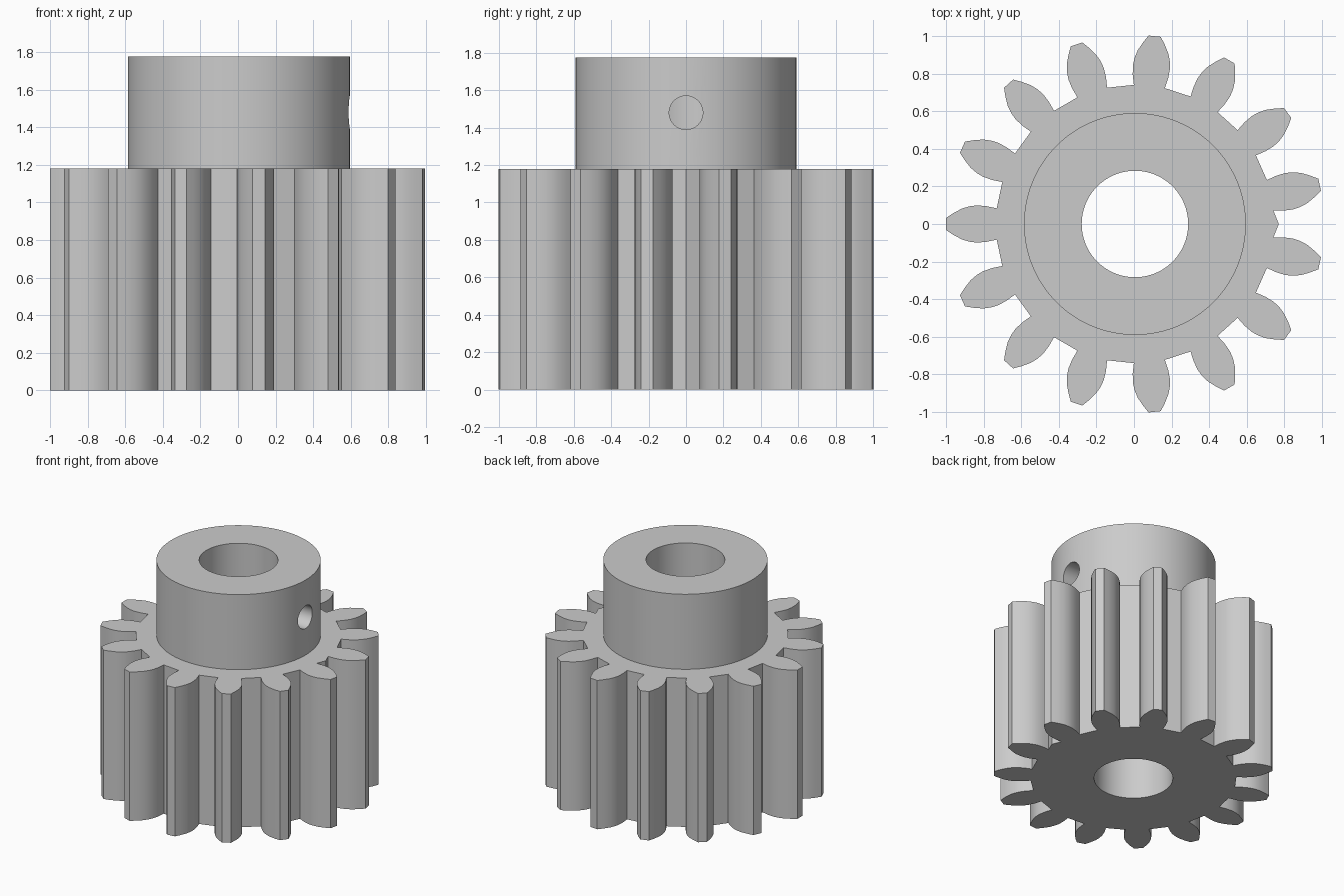
import bpy
import bmesh
from math import cos, sin, atan2, hypot, radians, pi
from mathutils import Matrix

if "Cube" in bpy.data.objects:
    bpy.data.objects.remove(bpy.data.objects["Cube"], do_unlink=True)

TEETH = 15
CENTRE_X = 0.005
GEAR_HEIGHT = 1.18
TOTAL_HEIGHT = 1.775
HUB_RADIUS = 0.59
BORE_RADIUS = 0.283

steel = bpy.data.materials.new("grey_steel")
steel.use_nodes = True
grey = (0.6, 0.6, 0.6, 1)
steel.diffuse_color = grey
steel.node_tree.nodes["Principled BSDF"].inputs["Base Color"].default_value = grey


def make_object(name, bm):
    bmesh.ops.recalc_face_normals(bm, faces=bm.faces)
    mesh = bpy.data.meshes.new(name)
    bm.to_mesh(mesh)
    bm.free()
    mesh.materials.append(steel)
    obj = bpy.data.objects.new(name, mesh)
    bpy.context.collection.objects.link(obj)
    return obj


def cylinder(name, radius, start, end, along_x=False, height=0):
    bm = bmesh.new()
    bmesh.ops.create_cone(bm, cap_ends=True, segments=96, radius1=radius,
                          radius2=radius, depth=end - start,
                          matrix=Matrix.Translation((0, 0, (start + end) / 2)))
    if along_x:
        bm.transform(Matrix.Rotation(pi / 2, 4, 'Y'))
    bm.transform(Matrix.Translation((CENTRE_X, 0, height)))
    return make_object(name, bm)


def combine(target, tool, operation):
    mod = target.modifiers.new(operation, 'BOOLEAN')
    mod.operation = operation
    mod.solver = 'EXACT'
    mod.object = tool
    bpy.context.view_layer.objects.active = target
    bpy.ops.object.modifier_apply(modifier=mod.name)
    bpy.data.objects.remove(tool, do_unlink=True)


# Toothed body: one flank (radial distance, half width), mirrored and repeated
flank = [(0.735, 0.083), (0.79, 0.095), (0.84, 0.099), (0.88, 0.094),
         (0.92, 0.082), (0.965, 0.058), (1.004, 0.0325)]
tooth = [(r, -w) for r, w in flank] + [(r, w) for r, w in reversed(flank)]
bm = bmesh.new()
outline = []
for i in range(TEETH):
    turn = 2 * pi * (i + 0.5) / TEETH
    for r, w in tooth:
        a = turn + atan2(w, r)
        d = hypot(r, w)
        outline.append(bm.verts.new((CENTRE_X + d * cos(a), d * sin(a), 0)))
# Small ridge in the valley facing the set screw
outline.append(bm.verts.new((CENTRE_X + 0.765, 0, 0)))
base = bm.faces.new(outline)
top = bmesh.ops.extrude_face_region(bm, geom=[base], use_keep_orig=True)
bmesh.ops.translate(bm, vec=(0, 0, GEAR_HEIGHT),
                    verts=[v for v in top["geom"] if isinstance(v, bmesh.types.BMVert)])
gear = make_object("pinion_gear", bm)

# Hub, through bore and radial set screw hole
combine(gear, cylinder("hub", HUB_RADIUS, 0.6, TOTAL_HEIGHT), 'UNION')
combine(gear, cylinder("bore_cutter", BORE_RADIUS, -0.2, 2), 'DIFFERENCE')
combine(gear, cylinder("screw_hole_cutter", 0.09, 0.05, 0.8, True, 1.48), 'DIFFERENCE')

bpy.ops.object.select_all(action='DESELECT')
gear.select_set(True)
bpy.context.view_layer.objects.active = gear
bpy.ops.object.shade_smooth_by_angle(angle=radians(30))
